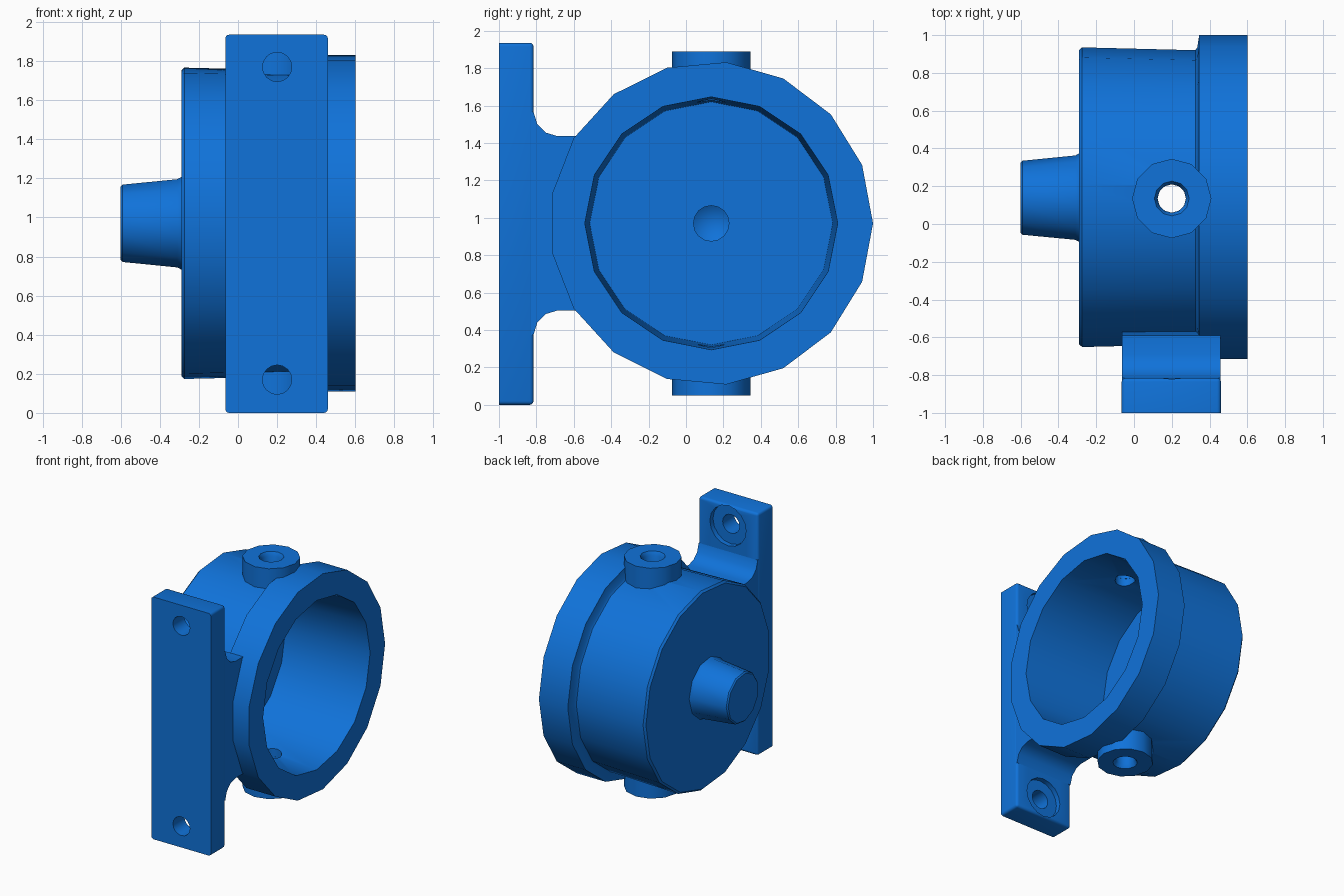
import bpy, bmesh
from math import sin, cos, pi
from mathutils import Matrix, Vector

cube = bpy.data.objects.get("Cube")
if cube:
    bpy.data.objects.remove(cube, do_unlink=True)

CY, CZ = 0.135, 0.97        # cup axis
HX = 0.2                    # x of bosses and screw holes

blue = bpy.data.materials.new("blue_paint")
blue.use_nodes = True
colour = (0.005, 0.17, 0.70, 1)
blue.diffuse_color = colour
blue.node_tree.nodes["Principled BSDF"].inputs["Base Color"].default_value = colour


def make(name, bm):
    bmesh.ops.recalc_face_normals(bm, faces=bm.faces)
    mesh = bpy.data.meshes.new(name)
    bm.to_mesh(mesh)
    bm.free()
    mesh.materials.append(blue)
    obj = bpy.data.objects.new(name, mesh)
    bpy.context.collection.objects.link(obj)
    return obj


def lathe(name, profile, sides, origin, axis, closed=False):
    """Revolve (distance along axis, radius) points around an axis."""
    bm = bmesh.new()
    turn = {"x": Matrix(((0, 0, 1), (1, 0, 0), (0, 1, 0))),
            "y": Matrix(((1, 0, 0), (0, 0, 1), (0, 1, 0))),
            "z": Matrix.Identity(3),
            "-z": Matrix(((1, 0, 0), (0, -1, 0), (0, 0, -1)))}[axis]
    rings = []
    for d, r in profile:
        count = sides if r > 0 else 1
        rings.append([bm.verts.new(Vector(origin) + turn @ Vector(
            (r * cos(2 * pi * i / sides), r * sin(2 * pi * i / sides), d)))
            for i in range(count)])
    pairs = list(zip(rings, rings[1:]))
    if closed:
        pairs.append((rings[-1], rings[0]))
    for a, b in pairs:
        for i in range(sides):
            j = (i + 1) % sides
            if len(a) == 1:
                bm.faces.new((a[0], b[i], b[j]))
            elif len(b) == 1:
                bm.faces.new((a[i], a[j], b[0]))
            else:
                bm.faces.new((a[i], a[j], b[j], b[i]))
    if not closed:
        for ring in (rings[0], rings[-1]):
            if len(ring) > 1:
                bm.faces.new(ring)
    return make(name, bm)


def boolean(obj, other, operation):
    """Apply a boolean and discard the helper."""
    other.hide_render = True
    mod = obj.modifiers.new("bool", "BOOLEAN")
    mod.operation, mod.object, mod.solver = operation, other, "EXACT"
    bpy.context.view_layer.objects.active = obj
    bpy.ops.object.modifier_apply(modifier=mod.name)
    bpy.data.objects.remove(other, do_unlink=True)


# Cup: tapered drum with a wider rim
centre = (0, CY, CZ)
cup = lathe("cup", [(-0.29, 0.785), (-0.275, 0.80), (0.325, 0.785), (0.335, 0.80),
                    (0.345, 0.865), (0.6, 0.865)], 17, centre, "x")
cavity = lathe("cavity_cutter", [(-0.13, 0.65), (0.57, 0.675), (0.7, 0.68)],
               16, centre, "x")
boolean(cup, cavity, "DIFFERENCE")

# Tapered spigot with a blind drilled centre
spigot = lathe("spigot", [(-0.6, 0.19), (-0.59, 0.2), (-0.31, 0.228), (-0.28, 0.245),
                          (-0.2, 0.245)], 11, centre, "x")
boolean(cup, spigot, "UNION")
drill = lathe("drill_cutter", [(-0.4, 0), (-0.34, 0.095), (0, 0.095)], 16, centre, "x")
boolean(cup, drill, "DIFFERENCE")

# Vertical port through the cup walls
port = lathe("port_cutter", [(-1.2, 0.075), (1.2, 0.075)], 16, (HX, CY, CZ), "z")
boolean(cup, port, "DIFFERENCE")

# Port bosses above and below
bosses = [lathe(name, [(0.71, 0.21), (0.92, 0.21), (0.92, 0.092), (0.89, 0.075),
                       (0.71, 0.075)], 12, (HX, CY, CZ), axis, closed=True)
          for name, axis in (("top_boss", "z"), ("bottom_boss", "-z"))]

# Mounting plate, rounded except around its flat outer face
bm = bmesh.new()
bmesh.ops.create_cube(bm, size=1)
bmesh.ops.scale(bm, vec=(0.525, 0.185, 1.935), verts=bm.verts)
bmesh.ops.translate(bm, vec=(0.1975, -0.9075, 0.9675), verts=bm.verts)
edges = [e for e in bm.edges if any(v.co.y > -0.9 for v in e.verts)]
bmesh.ops.bevel(bm, geom=edges, offset=0.02, segments=3, profile=0.5, affect="EDGES")
plate = make("mounting_plate", bm)

# Counterbored screw holes
for z in (0.17, 1.77):
    screw = lathe("screw_cutter", [(-1.1, 0.075), (-0.855, 0.075), (-0.855, 0.16),
                                   (-0.7, 0.16)], 16, (HX, 0, z), "y")
    boolean(plate, screw, "DIFFERENCE")

# Filleted neck joining plate and cup
half = [(-0.86, 0.60), (-0.815, 0.595), (-0.795, 0.53), (-0.75, 0.485),
        (-0.69, 0.467), (-0.59, 0.467), (-0.57, 0.33)]
outline = half + [(y, -d) for y, d in reversed(half)]
bm = bmesh.new()
face = bm.faces.new([bm.verts.new((-0.063, y, CZ + d)) for y, d in outline])
grown = bmesh.ops.extrude_face_region(bm, geom=[face])["geom"]
bmesh.ops.translate(bm, vec=(0.521, 0, 0),
                    verts=[v for v in grown if isinstance(v, bmesh.types.BMVert)])
neck = make("neck", bm)

# Smooth shading with crisp edges
bpy.ops.object.select_all(action="DESELECT")
for obj in [cup, plate, neck] + bosses:
    obj.select_set(True)
bpy.context.view_layer.objects.active = cup
bpy.ops.object.shade_smooth_by_angle(angle=0.6)
